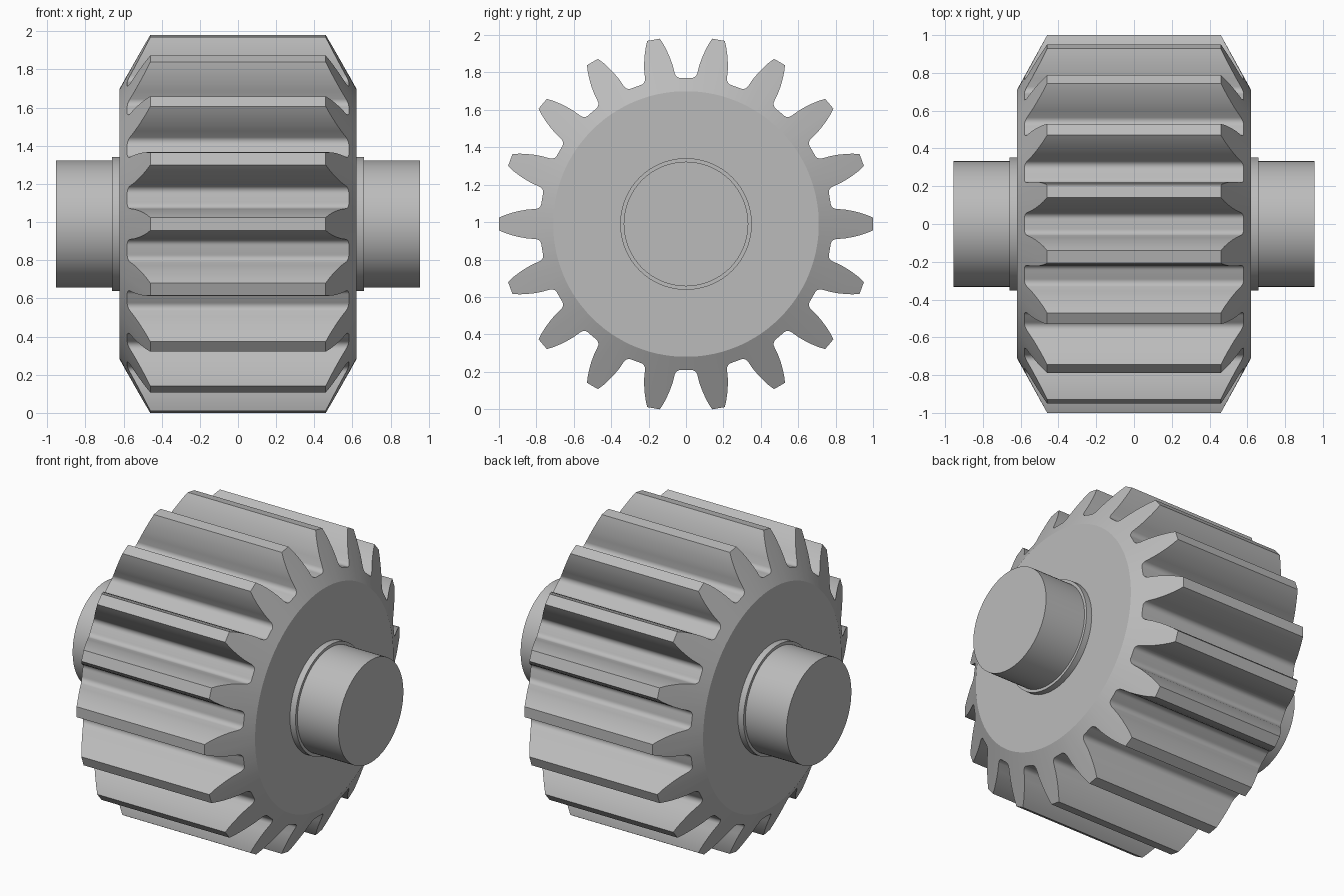
import bpy, bmesh, math

if "Cube" in bpy.data.objects:
    bpy.data.objects.remove(bpy.data.objects["Cube"])

TEETH = 18
CENTRE = 0.99          # height of the axle
FACE_R, FACE_X = 0.71, 0.62   # flat end face
TIP_X = 0.46           # half length of the tooth tip

steel = bpy.data.materials.new("grey steel")
steel.use_nodes = True
steel.diffuse_color = (0.5, 0.5, 0.5, 1)
steel.node_tree.nodes["Principled BSDF"].inputs["Base Color"].default_value = (0.5, 0.5, 0.5, 1)


def finish(name, bm):
    bmesh.ops.recalc_face_normals(bm, faces=bm.faces)
    mesh = bpy.data.meshes.new(name)
    bm.to_mesh(mesh)
    bm.free()
    obj = bpy.data.objects.new(name, mesh)
    bpy.context.collection.objects.link(obj)
    obj.location.z = CENTRE
    mesh.materials.append(steel)
    bpy.ops.object.select_all(action='DESELECT')
    obj.select_set(True)
    bpy.context.view_layer.objects.active = obj
    bpy.ops.object.shade_smooth_by_angle(angle=math.radians(25))
    return obj


def skin(bm, rings):
    """Join closed rings of points in order and cap both ends."""
    loops = [[bm.verts.new(p) for p in ring] for ring in rings]
    for a, b in zip(loops, loops[1:]):
        for i in range(len(a)):
            j = (i + 1) % len(a)
            bm.faces.new((a[i], a[j], b[j], b[i]))
    bm.faces.new(loops[0])
    bm.faces.new(loops[-1])


def on_axis(x, r, a):
    return (x, r * math.cos(a), r * math.sin(a))


# Half tooth: curved flank (distance out, half width), then a root fillet
half = [(1.0, 0.034), (0.965, 0.049), (0.93, 0.060), (0.89, 0.070), (0.85, 0.077)]
fillet = 0.033
for k in range(7):
    t = math.radians(5 + 85 * k / 6)
    half.append((0.806 - fillet * math.sin(t), 0.1135 - fillet * math.cos(t)))
polar = [(math.hypot(r, w), math.atan2(w, r)) for r, w in half]
tooth = [(r, -a) for r, a in reversed(polar)] + polar
outline = [(r, a + math.tau * n / TEETH) for n in range(TEETH) for r, a in tooth]


# Toothed wheel with ends bevelled to a cone
def cone_x(r):
    return FACE_X - (r - FACE_R) * (FACE_X - TIP_X) / (1 - FACE_R)


bm = bmesh.new()
skin(bm, [
    [on_axis(-FACE_X, FACE_R, a) for r, a in outline],
    [on_axis(-cone_x(r), r, a) for r, a in outline],
    [on_axis(cone_x(r), r, a) for r, a in outline],
    [on_axis(FACE_X, FACE_R, a) for r, a in outline],
])
finish("gear_wheel", bm)

# Stepped shaft ends: collar then journal
for side, label in ((1, "left"), (-1, "right")):
    bm = bmesh.new()
    steps = [(0.60, 0.352), (0.66, 0.352), (0.66, 0.333), (0.955, 0.333)]
    skin(bm, [[on_axis(side * x, r, math.tau * i / 96) for i in range(96)] for x, r in steps])
    finish(label + "_shaft", bm)
